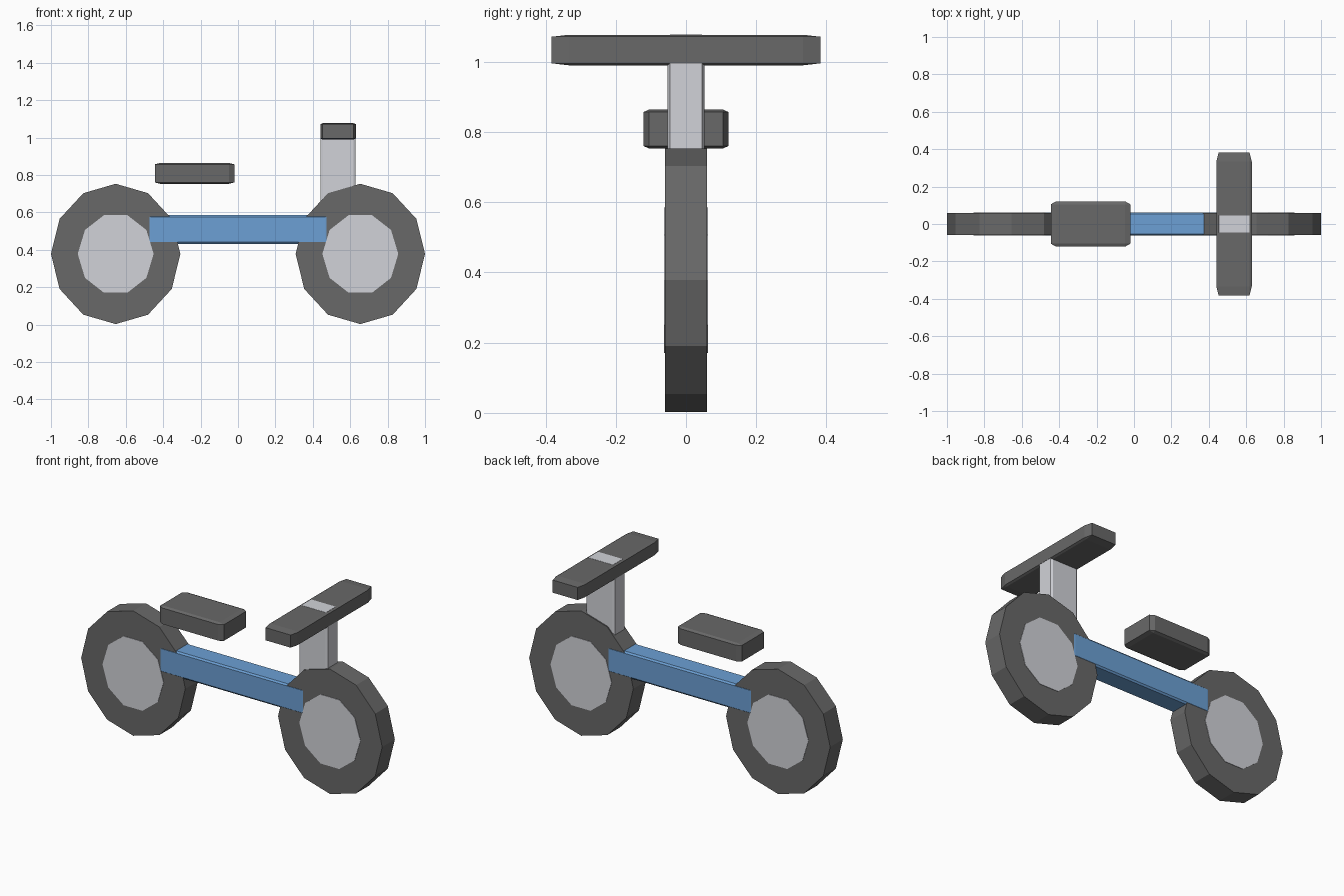
import bpy
import bmesh
from math import radians
from mathutils import Matrix, Vector

default = bpy.data.objects.get("Cube")
if default:
    bpy.data.objects.remove(default, do_unlink=True)


def material(name, rgb):
    mat = bpy.data.materials.new(name)
    mat.use_nodes = True
    mat.diffuse_color = (*rgb, 1)
    mat.node_tree.nodes["Principled BSDF"].inputs["Base Color"].default_value = (*rgb, 1)
    return mat


DARK = material("dark rubber", (0.14, 0.14, 0.14))
SILVER = material("light metal", (0.64, 0.65, 0.69))
BLUE = material("blue paint", (0.15, 0.35, 0.66))


def add_object(name, bm, mat):
    bmesh.ops.recalc_face_normals(bm, faces=bm.faces)
    mesh = bpy.data.meshes.new(name)
    bm.to_mesh(mesh)
    bm.free()
    mesh.materials.append(mat)
    obj = bpy.data.objects.new(name, mesh)
    bpy.context.collection.objects.link(obj)
    return obj


def block(name, low, high, mat):
    """Chamfered unit cube stretched to the given bounds."""
    low, high = Vector(low), Vector(high)
    bm = bmesh.new()
    bmesh.ops.create_cube(bm, size=1)
    bmesh.ops.bevel(bm, geom=bm.edges[:], offset=0.065, segments=1, affect='EDGES')
    bmesh.ops.scale(bm, vec=high - low, verts=bm.verts)
    bmesh.ops.translate(bm, vec=(low + high) / 2, verts=bm.verts)
    return add_object(name, bm, mat)


def disc(name, x, sides, rx, rz, half_width, mat):
    """Upright, slightly oval cylinder with its axle along y."""
    bm = bmesh.new()
    bmesh.ops.create_cone(bm, cap_ends=True, segments=sides,
                          radius1=1, radius2=1, depth=2 * half_width)
    # Put a corner on the x axis, then stand the disc up
    corner = bm.verts[:][0].co
    turn = Matrix.Rotation(-Vector((corner.x, corner.y)).angle_signed(Vector((1, 0))), 4, 'Z')
    bmesh.ops.transform(bm, matrix=Matrix.Rotation(radians(90), 4, 'X') @ turn, verts=bm.verts)
    bmesh.ops.scale(bm, vec=(rx, 1, rz), verts=bm.verts)
    bmesh.ops.translate(bm, vec=(x, 0, 0.378), verts=bm.verts)
    return add_object(name, bm, mat)


# Wheels
for label, x in (("rear", -0.654), ("front", 0.654)):
    disc(label + "_tyre", x, 12, 0.346, 0.375, 0.06, DARK)
    disc(label + "_hub", x, 10, 0.203, 0.218, 0.0625, SILVER)

# Frame, steering and seat
block("frame_beam", (-0.534, -0.061, 0.432), (0.534, 0.061, 0.586), BLUE)
block("steering_stem", (0.441, -0.053, 0.305), (0.629, 0.053, 1.078), SILVER)
block("handlebar", (0.44, -0.383, 0.99), (0.63, 0.383, 1.077), DARK)
block("saddle", (-0.445, -0.121, 0.753), (-0.02, 0.121, 0.864), DARK)
